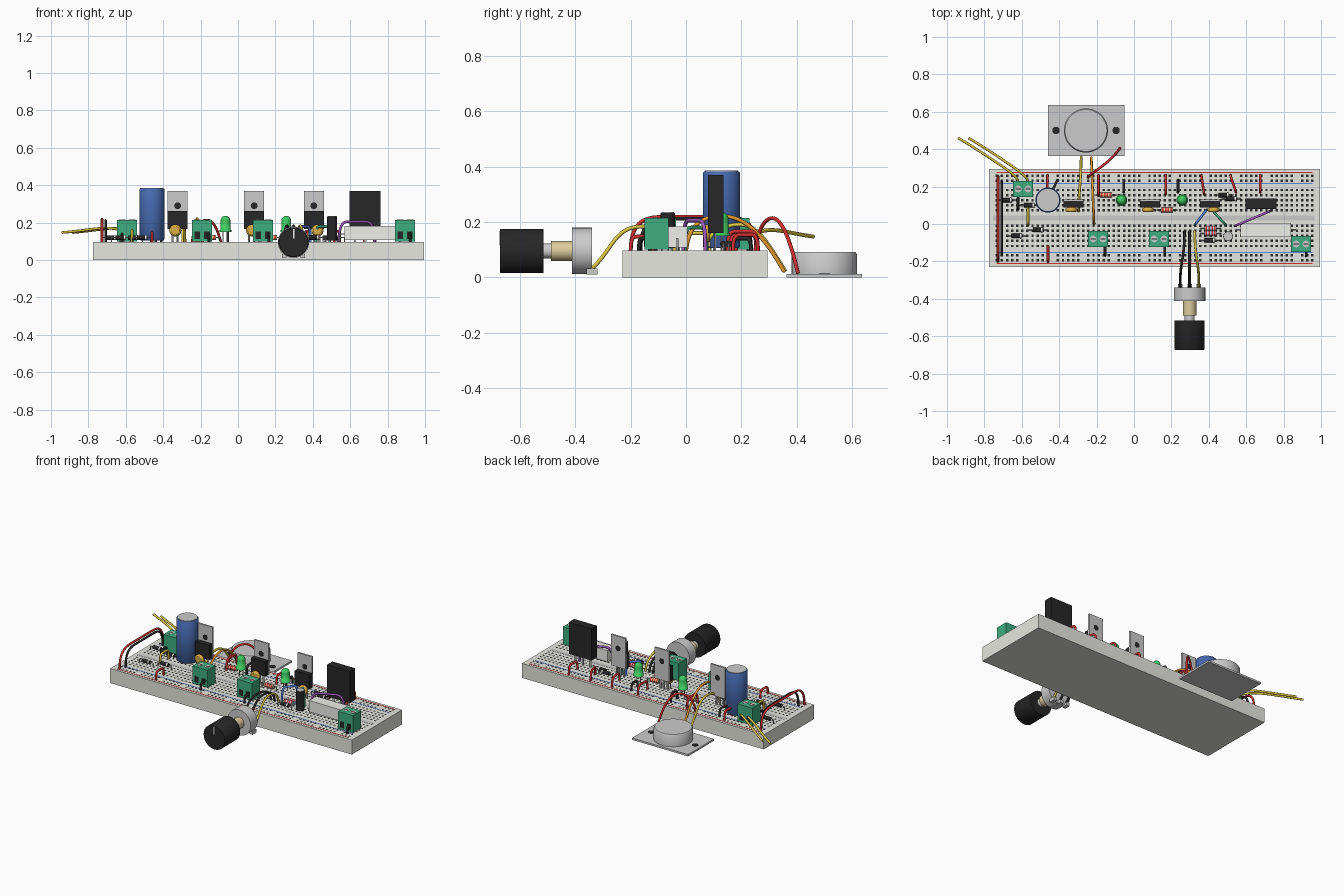
import bpy, bmesh, math
from mathutils import Vector, Matrix

if "Cube" in bpy.data.objects:
    bpy.data.objects.remove(bpy.data.objects["Cube"])

TOP = 0.096   # breadboard surface
CX, CY = 0.11, 0.032
MATS = {}
COL = dict(black=(.02, .02, .02), red=(.65, .03, .03), yellow=(.75, .6, .06), orange=(.85, .35, .03),
           blue=(.06, .14, .42), wireblue=(.1, .25, .8), green=(.05, .42, .22), led=(.05, .6, .12),
           purple=(.35, .1, .5), white=(.86, .86, .83), board=(.8, .8, .75), groove=(.6, .6, .58),
           steel=(.6, .6, .62), brass=(.72, .6, .34), tan=(.75, .55, .3), amber=(.72, .42, .06),
           lightblue=(.45, .65, .82))


def paint(o, c):
    if c not in MATS:
        MATS[c] = bpy.data.materials.new(c)
        MATS[c].diffuse_color = (*COL[c], 1)
    o.data.materials.append(MATS[c])
    return o


def mesh(name, bm, c):
    me = bpy.data.meshes.new(name)
    bm.to_mesh(me)
    bm.free()
    o = bpy.data.objects.new(name, me)
    bpy.context.collection.objects.link(o)
    return paint(o, c)


def add_box(bm, x0, x1, y0, y1, z0, z1):
    m = Matrix.Translation(((x0 + x1) / 2, (y0 + y1) / 2, (z0 + z1) / 2)) @ Matrix.Diagonal((x1 - x0, y1 - y0, z1 - z0, 1))
    bmesh.ops.create_cube(bm, size=1, matrix=m)


def box(name, c, *b):
    bm = bmesh.new()
    add_box(bm, *b)
    return mesh(name, bm, c)


def lathe(name, c, base, axis, prof, n=32):
    """Revolve (radius, height) points around an axis starting at base."""
    bm = bmesh.new()
    rot = Vector((0, 0, 1)).rotation_difference(Vector(axis)).to_matrix().to_4x4()
    rings = [[bm.verts.new((r * math.cos(2 * math.pi * i / n), r * math.sin(2 * math.pi * i / n), h))
              for i in range(n)] for r, h in prof]
    for a, b in zip(rings, rings[1:]):
        for i in range(n):
            bm.faces.new((a[i], a[(i + 1) % n], b[(i + 1) % n], b[i]))
    bm.faces.new(rings[0][::-1])
    bm.faces.new(rings[-1])
    for f in bm.faces:
        f.smooth = len(f.verts) == 4
    for e in bm.edges:
        e.smooth = len(e.link_faces) == 2 and e.calc_face_angle() < 0.6
    bm.transform(Matrix.Translation(base) @ rot)
    return mesh(name, bm, c)


def cyl(name, c, base, axis, r, h, n=32):
    return lathe(name, c, base, axis, [(r, 0), (r, h)], n)


def wire(name, c, pts, r=0.007, smooth=True):
    cu = bpy.data.curves.new(name, 'CURVE')
    cu.dimensions = '3D'
    cu.bevel_depth, cu.bevel_resolution, cu.use_fill_caps = r, 2, True
    s = cu.splines.new('NURBS' if smooth else 'POLY')
    s.points.add(len(pts) - 1)
    for p, q in zip(s.points, pts):
        p.co = (*q, 1)
    if smooth:
        s.order_u, s.use_endpoint_u, s.resolution_u = 4, True, 6
    o = bpy.data.objects.new(name, cu)
    bpy.context.collection.objects.link(o)
    return paint(o, c)


def jumper(name, c, a, b, peak, r=0.007):
    """Arched wire between two board holes."""
    a, b = Vector((*a, TOP)), Vector((*b, TOP))
    k = Vector((0, 0, (peak - TOP) * 1.3))
    return wire(name, c, [a, a + k, a.lerp(b, .3) + k, a.lerp(b, .7) + k, b + k, b], r)


def axial(name, c, x, y, band, L=0.056, r=0.012, bands=(0.36,), z=0.12):
    """Body lying along x with bent leads and colour bands."""
    cyl(name, c, (x - L / 2, y, z), (1, 0, 0), r, L, 16)
    for i, t in enumerate(bands):
        cyl(f"{name}_band_{i}", band, (x + t * L - .004, y, z), (1, 0, 0), r * 1.06, .008, 16)
    e = L / 2 + .022
    wire(name + "_leads", 'steel', [(x - e, y, TOP), (x - e, y, z), (x + e, y, z), (x + e, y, TOP)], .003, False)


# breadboard, groove, rail stripes and holes
box("breadboard", 'board', -0.775, 0.995, -0.23, 0.294, 0, TOP)
box("center_groove", 'groove', -0.755, 0.965, CY - .013, CY + .013, TOP - .01, TOP + .001)
for s in (-1, 1):
    for nm, c, d in (("red", 'red', .243), ("blue", 'wireblue', .185)):
        y = CY + s * d
        box(f"rail_stripe_{nm}_{s}", c, -0.735, 0.955, y - .003, y + .003, TOP - .01, TOP + .001)
bm = bmesh.new()
P, H = 0.0272, 0.0065
for i in range(63):
    x = CX + (i - 31) * P
    rows = [.041 + P * k for k in range(5)] + ([.199, .226] if i % 6 != 5 else [])
    for d in rows:
        for s in (-1, 1):
            y = CY + s * d
            m = Matrix.Translation((x, y, TOP + .001)) @ Matrix.Scale(2 * H, 4)
            bmesh.ops.create_grid(bm, x_segments=1, y_segments=1, size=.5, matrix=m)
mesh("contact_holes", bm, 'black')

# power transistor in metal can
box("transistor_flange", 'steel', -0.46, -0.05, 0.364, 0.636, 0, 0.012)
lathe("transistor_can", 'steel', (-0.257, 0.5, 0.012), (0, 0, 1), [(.118, 0), (.118, .07), (.112, .079)], 48)
for i, x in enumerate((-0.417, -0.096)):
    cyl(f"flange_hole_{i}", 'black', (x, 0.5, 0.004), (0, 0, 1), .02, .0095, 20)

# potentiometer and knob
PX, PZ = 0.297, 0.095
cyl("pot_body", 'steel', (PX, -0.34, PZ), (0, -1, 0), .084, .072, 40)
cyl("pot_bushing", 'brass', (PX, -0.412, PZ), (0, -1, 0), .036, .076)
cyl("pot_shaft", 'steel', (PX, -0.488, PZ), (0, -1, 0), .027, .04)
lathe("pot_knob", 'black', (PX, -0.515, PZ), (0, -1, 0), [(.08, 0), (.08, .154), (.077, .158)], 40)
box("knob_pointer", 'white', PX - .004, PX + .004, -0.6745, -0.67, PZ + .02, PZ + .072)
for i, (dx, x1, c) in enumerate(((-.05, .27, 'black'), (0, .297, 'black'), (.05, .325, 'yellow'))):
    x = PX + dx
    box(f"pot_terminal_{i}", 'steel', x - .012, x + .012, -0.36, -0.32, 0.01, 0.032)
    wire(f"pot_wire_{i}", c, [(x, -.355, .02), (x, -.30, .06), (x, -.25, .18), (x1, -.13, .19),
                              (x1, -.05, .16), (x1, -.04, TOP)])

# screw terminal blocks
for i, (x, y, s) in enumerate(((-.593, .187, 1), (-.192, -.08, -1), (.134, -.08, -1), (.893, -.107, -1))):
    box(f"terminal_block_{i}", 'green', x - .054, x + .054, y - .043, y + .043, .1, .214)
    for j in (-1, 1):
        xs = x + j * .026
        cyl(f"terminal_screw_{i}_{j}", 'steel', (xs, y, .21), (0, 0, 1), .018, .006, 20)
        box(f"screw_slot_{i}_{j}", 'black', xs - .014, xs + .014, y - .002, y + .002, .212, .217)
        yf = y + s * .043
        box(f"wire_entry_{i}_{j}", 'black', xs - .015, xs + .015, yf - .001, yf + .001, .112, .152)

# large electrolytic capacitor
lathe("main_capacitor", 'blue', (-.46, .128, .105), (0, 0, 1), [(.062, 0), (.067, .006), (.067, .272), (.062, .278)], 40)
cyl("main_capacitor_top", 'steel', (-.46, .128, .38), (0, 0, 1), .06, .006, 40)
# small electrolytic capacitor
cyl("small_capacitor", 'black', (.503, -.066, .105), (0, 0, 1), .026, .128, 24)
cyl("small_capacitor_top", 'steel', (.503, -.066, .231), (0, 0, 1), .023, .004, 24)

# voltage regulators
for i, x in enumerate((-.323, .086, .406)):
    box(f"regulator_tab_{i}", 'steel', x - .053, x + .053, .119, .131, .165, .37)
    box(f"regulator_body_{i}", 'black', x - .053, x + .053, .088, .12, .165, .262)
    cyl(f"regulator_hole_{i}", 'black', (x, .118, .29), (0, 1, 0), .018, .014, 20)
    for j in (-1, 0, 1):
        xl = x + j * P
        box(f"regulator_leg_{i}_{j}", 'steel', xl - .005, xl + .005, .102, .108, TOP, .17)

# large power package
box("power_package", 'black', .597, .763, .08, .135, .16, .37)
for j in (-1, 0, 1):
    xl = .68 + j * .054
    box(f"power_package_leg_{j}", 'steel', xl - .006, xl + .006, .103, .109, TOP, .165)

# cement resistor
box("cement_resistor", 'white', .57, .84, -.07, .005, .108, .183)
wire("cement_resistor_leads", 'steel', [(.545, -.032, TOP), (.545, -.032, .14), (.865, -.032, .14), (.865, -.032, TOP)], .004, False)

# indicator lamps
for i, x in enumerate((-.067, .258)):
    dome = [(.026 * math.cos(t * math.pi / 14), .06 + .026 * math.sin(t * math.pi / 14)) for t in range(7)]
    lathe(f"indicator_{i}", 'led', (x, .128, .15), (0, 0, 1), [(.031, 0), (.031, .01), (.0265, .011)] + dome, 24)
    for j in (-1, 1):
        cyl(f"indicator_leg_{i}_{j}", 'steel', (x + j * .013, .128, TOP), (0, 0, 1), .003, .056, 8)

# disc capacitors
for i, x in enumerate((-.335, .075, .425)):
    lathe(f"disc_capacitor_{i}", 'amber', (x, .063, .158), (0, 1, 0), [(.022, 0), (.032, .006), (.032, .018), (.022, .024)], 24)
    for j in (-1, 1):
        cyl(f"disc_capacitor_leg_{i}_{j}", 'steel', (x + j * .013, .075, TOP), (0, 0, 1), .003, .04, 8)

# diodes and resistors
for i, (x, y) in enumerate(((-.68, .128), (-.56, .1), (-.513, -.032), (-.626, -.064), (.48, .155), (.52, .135), (.405, -.088))):
    axial(f"diode_{i}", 'black', x, y, 'white')
for i, (x, y, c) in enumerate(((-.15, .155, 'tan'), (.176, .075, 'tan'), (.41, -.024, 'lightblue'), (.41, -.05, 'lightblue'))):
    axial(f"resistor_{i}", c, x, y, 'red', .064, .013, (-.35, -.1, .12, .36))

# supply leads and transistor wires
for i, (x0, x1) in enumerate(((-.94, -.62), (-.885, -.567))):
    wire(f"supply_lead_{i}", 'yellow', [(x0, .46, .147), (x0 + .1, .40, .155), (x1 - .1, .32, .18), (x1, .25, .165), (x1, .225, .14)])
wire("base_wire", 'yellow', [(-.283, .36, .02), (-.283, .31, .1), (-.285, .25, .2), (-.295, .14, .19), (-.296, .075, .15), (-.296, .07, TOP)])
wire("emitter_wire", 'orange', [(-.228, .355, .02), (-.227, .31, .1), (-.223, .22, .22), (-.217, .08, .23), (-.214, .01, .18), (-.214, 0, TOP)])
wire("collector_wire", 'red', [(-.075, .405, .014), (-.09, .385, .1), (-.12, .35, .2), (-.18, .3, .23), (-.24, .26, .17), (-.245, .25, TOP)])

# jumper wires
JUMPERS = [('red', -.727, .255, -.727, -.2, .19), ('black', -.708, .225, -.708, -.165, .185),
           ('red', -.463, .26, -.463, .18, .14), ('black', -.41, .235, -.44, .17, .14),
           ('red', -.19, .26, -.19, .15, .15), ('black', -.055, .235, -.055, .17, .14),
           ('red', .17, .26, .17, .16, .14), ('red', .36, .26, .375, .16, .14),
           ('red', .515, .26, .545, .17, .14), ('red', .675, .26, .675, .17, .14),
           ('black', -.62, .14, -.62, .08, .13), ('black', .235, .235, .235, .17, .13),
           ('red', -.46, -.12, -.46, -.2, .135), ('black', -.155, -.11, -.155, -.168, .13),
           ('black', .165, -.11, .165, -.168, .13), ('black', .92, -.13, .92, -.17, .13),
           ('yellow', -.567, .085, -.567, -.005, .145), ('purple', .54, -.01, .73, .07, .18),
           ('wireblue', .325, -.005, .387, .075, .16), ('green', .417, .075, .49, -.005, .16)]
for i, (c, x0, y0, x1, y1, z) in enumerate(JUMPERS):
    jumper(f"jumper_wire_{i}", c, (x0, y0), (x1, y1), z)

# turn wire curves into meshes
bpy.ops.object.select_all(action='DESELECT')
for o in bpy.context.collection.objects:
    if o.type == 'CURVE':
        o.select_set(True)
        bpy.context.view_layer.objects.active = o
bpy.ops.object.convert(target='MESH')

for m in bpy.data.materials:
    if m.users and not m.is_grease_pencil:
        m.use_nodes = True
        m.node_tree.nodes["Principled BSDF"].inputs["Base Color"].default_value = m.diffuse_color
